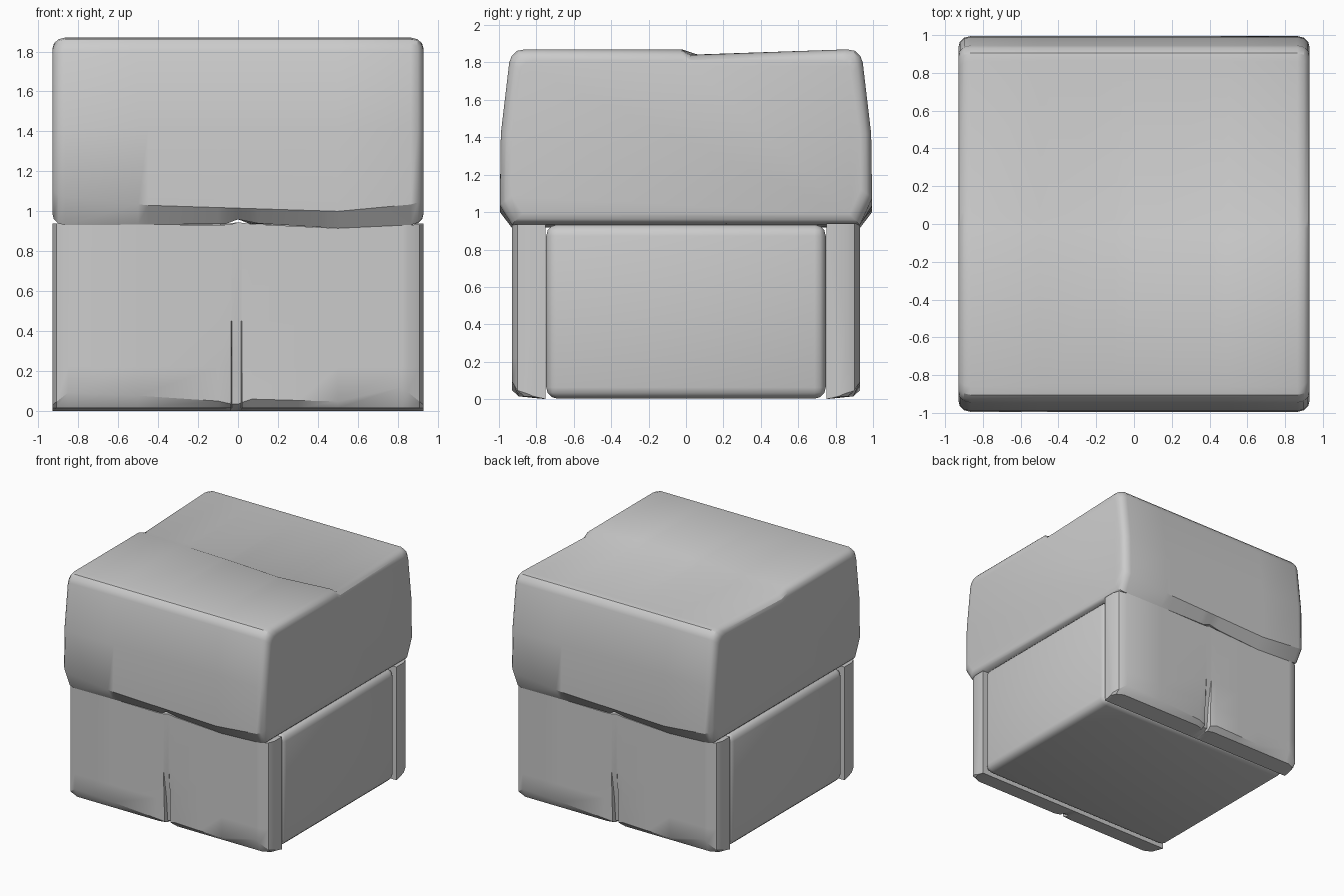
import bpy, bmesh, math

if "Cube" in bpy.data.objects:
    bpy.data.objects.remove(bpy.data.objects["Cube"])


def lerp_table(table, x):
    # piecewise-linear lookup for the irregular hand-cut edges
    for (x0, v0), (x1, v1) in zip(table, table[1:]):
        if x <= x1:
            return v0 + (v1 - v0) * max(0, x - x0) / (x1 - x0)
    return table[-1][1]


def loft(name, sections):
    # skin a row of equal-length point rings and cap both ends
    bm = bmesh.new()
    rings = [[bm.verts.new(p) for p in s] for s in sections]
    n = len(rings[0])
    for a, b in zip(rings, rings[1:]):
        for i in range(n):
            j = (i + 1) % n
            bm.faces.new((a[i], a[j], b[j], b[i]))
    bm.faces.new(rings[0])
    bm.faces.new(rings[-1])
    bmesh.ops.recalc_face_normals(bm, faces=bm.faces)
    return finish(name, bm)


def finish(name, bm):
    me = bpy.data.meshes.new(name)
    bm.to_mesh(me)
    bm.free()
    ob = bpy.data.objects.new(name, me)
    bpy.context.collection.objects.link(ob)
    bpy.ops.object.select_all(action='DESELECT')
    ob.select_set(True)
    bpy.context.view_layer.objects.active = ob
    bpy.ops.object.shade_smooth_by_angle(angle=math.radians(32))
    return ob


# Cap stone: long profile swept across x, with rounded ends and wavy lower rim
RIM = [(-.93, 1.08), (-.45, 1.03), (.5, 1.0), (.93, 1.04)]
UNDER = [(-.93, .93), (-.06, .937), (0, .96), (.1, .94), (.5, .915), (.93, .935)]
STEP = [(-.93, -.02), (-.5, -.03), (0, -.05), (.42, -.08), (.93, -.02)]
WIDTH = [(-.93, .08), (-.5, .10), (0, .06), (.42, .06), (.93, .05)]


def cap_section(x, inset):
    def side(s):
        u = -x * s
        pts = [(.93, lerp_table(UNDER, u)), (.995, lerp_table(RIM, u)), (.99, 1.42),
               (.945, 1.80), (.932, 1.835), (.905, 1.862), (.86, 1.87)]
        return [(s * y, z) for y, z in pts]
    y0 = lerp_table(STEP, x)
    ring = side(-1) + [(y0, 1.87), (y0 + lerp_table(WIDTH, x), 1.84)] + side(1)[::-1]
    return [(x, y * (1 - inset), 1.4 + (z - 1.4) * (1 - inset / .47)) for y, z in ring]


ends = [(.93, .06), (.922, .03), (.90, .009), (.865, 0)]
inner = [(x, 0) for x in (-.5, -.45, -.1, -.06, 0, .06, .1, .42, .45, .5)]
stations = [(-x, i) for x, i in ends] + inner + [(x, i) for x, i in reversed(ends)]
loft("cap_stone", [cap_section(x, i) for x, i in stations])

# Facing slabs: rounded ends, ragged bottom bevel and a crack near the middle
BEVEL = [(-.93, .03), (-.84, .10), (-.1, .05), (-.01, .03), (.06, .06), (.6, .045), (.82, .12), (.93, .03)]
FRONT = [(-.93, .85), (-.91, .90), (-.85, .93), (.85, .93), (.91, .90), (.93, .85)]
CRACK = [(-.1, 0), (-.035, .015), (-.03, .05), (.015, .05), (.02, .015), (.07, 0)]
TOP = [(-.93, .94), (-.05, .93), (0, .945), (.08, .935), (.5, .915), (.93, .935)]


def slab_section(x):
    f, c, b, t = (lerp_table(tb, x) for tb in (FRONT, CRACK, BEVEL, TOP))
    ring = [(.75, 0), (f - .035 - c, .015), (f - c, b), (f - c * .7, .22),
            (f, .45), (f, t), (.75, t)]
    return [(x, -y, z) for y, z in ring]


xs = [-.93, -.91, -.85, -.5, -.1, -.035, -.03, 0, .015, .02, .07, .3, .5, .82, .85, .91, .93]
for name, turn in (("front_slab", 0), ("back_slab", math.pi)):
    loft(name, [slab_section(x) for x in xs]).rotation_euler.z = turn

# Core block: rounded box between the slabs
bm = bmesh.new()
bmesh.ops.create_cube(bm, size=1)
for v in bm.verts:
    v.co = (v.co.x * 1.85, v.co.y * 1.495, (v.co.z + .5) * .93 + .003)
bmesh.ops.bevel(bm, geom=bm.edges[:], offset=.06, segments=3, profile=.5, affect='EDGES')
finish("core_block", bm)
